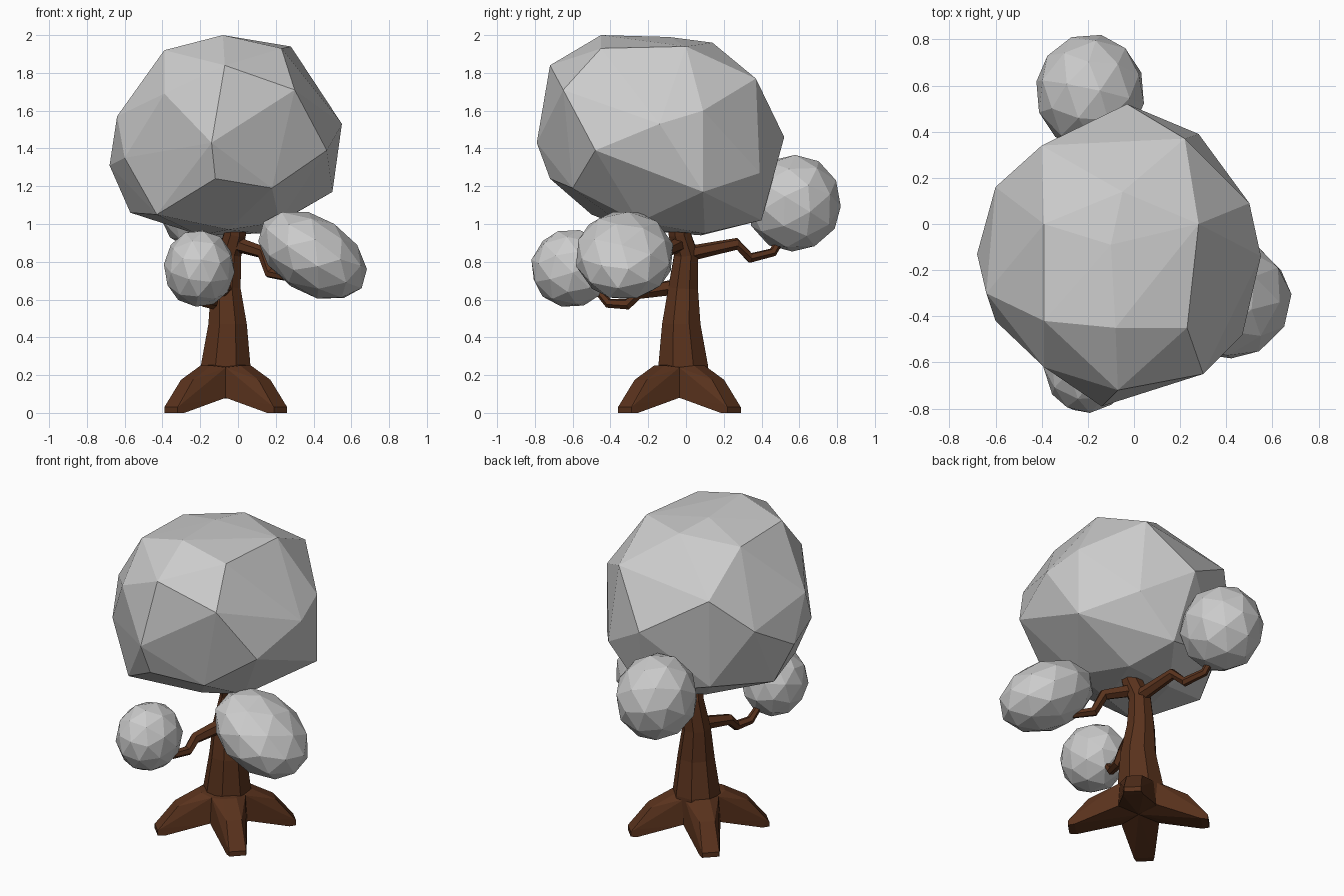
import bpy, bmesh
from math import sin, cos, pi, radians
from mathutils import Vector, Matrix

if "Cube" in bpy.data.objects:
    bpy.data.objects.remove(bpy.data.objects["Cube"])

bark = bpy.data.materials.new("bark")
bark.diffuse_color = (0.10, 0.032, 0.012, 1)
bark.use_nodes = True
bark.node_tree.nodes["Principled BSDF"].inputs["Base Color"].default_value = bark.diffuse_color


def finish(name, bm, mat=None):
    bmesh.ops.recalc_face_normals(bm, faces=bm.faces)
    me = bpy.data.meshes.new(name)
    bm.to_mesh(me)
    bm.free()
    if mat:
        me.materials.append(mat)
    ob = bpy.data.objects.new(name, me)
    bpy.context.collection.objects.link(ob)
    return ob


def hull(name, pts, mat=None):
    bm = bmesh.new()
    for p in pts:
        bm.verts.new(p)
    res = bmesh.ops.convex_hull(bm, input=bm.verts)
    junk = [v for v in bm.verts if not v.link_faces]
    bmesh.ops.delete(bm, geom=junk, context='VERTS')
    return finish(name, bm, mat)


def tube(name, path, sides, mat):
    """Faceted tapering tube; path holds (x, y, z, radius)."""
    bm = bmesh.new()
    pts = [Vector(p[:3]) for p in path]
    rings = []
    for i, p in enumerate(pts):
        t = pts[min(i + 1, len(pts) - 1)] - pts[max(i - 1, 0)]
        q = Vector((0, 0, 1)).rotation_difference(t.normalized())
        ring = []
        for k in range(sides):
            a = 2 * pi * (k + 0.5) / sides
            ring.append(bm.verts.new(p + q @ Vector((cos(a), sin(a), 0)) * path[i][3]))
        rings.append(ring)
    for a, b in zip(rings, rings[1:]):
        for k in range(sides):
            j = (k + 1) % sides
            bm.faces.new((a[k], a[j], b[j], b[k]))
    bm.faces.new(rings[0])
    bm.faces.new(rings[-1])
    return finish(name, bm, mat)


def leaf_clump(name, centre, half, tilt=0, spin=0):
    """Low-poly ball, squashed, then tilted about y."""
    bm = bmesh.new()
    bmesh.ops.create_icosphere(bm, subdivisions=2, radius=1.02)
    m = (Matrix.Translation(centre) @ Matrix.Rotation(radians(tilt), 4, 'Y')
         @ Matrix.Diagonal((*half, 1)) @ Matrix.Rotation(radians(spin), 4, 'Z')
         @ Matrix.Rotation(radians(spin), 4, 'X'))
    bm.transform(m)
    return finish(name, bm)


# Main crown: uneven faceted boulder, tier by tier from the top
top = [(-.08, -.45, 2.0), (-.10, -.09, 1.99), (.23, -.45, 1.93), (.28, 0, 1.94),
       (-.39, -.42, 1.92), (-.05, .14, 1.96), (-.39, 0, 1.91), (-.07, -.72, 1.84)]
upper = [(-.39, -.62, 1.69), (.30, -.65, 1.71), (.50, .09, 1.60), (.22, .37, 1.77),
         (-.40, .34, 1.69), (-.64, -.30, 1.57)]
middle = [(-.14, -.79, 1.43), (.47, -.48, 1.39), (.55, -.14, 1.53), (.28, .39, 1.27),
          (-.03, .52, 1.46), (-.60, .16, 1.48), (-.68, -.13, 1.31), (-.60, -.42, 1.35)]
lower = [(-.12, -.72, 1.24), (.18, -.60, 1.19), (.50, .09, 1.17), (-.43, -.50, 1.05),
         (-.57, -.08, 1.06), (-.38, .30, 1.12), (.03, .40, 1.02), (.12, .10, .95),
         (-.20, .08, .94), (-.05, -.30, .97), (.22, -.25, 1.01)]
hull("main_crown", top + upper + middle + lower)

# Small leaf clumps on the branches
leaf_clump("front_leaf_clump", (-.205, -.61, .765), (.185, .21, .205), 0, 20)
leaf_clump("right_leaf_clump", (.395, -.325, .835), (.31, .26, .20), 32, 10)
leaf_clump("back_leaf_clump", (-.19, .57, 1.11), (.235, .25, .255), 0, 35)

# Trunk
tube("trunk", [(-.065, -.02, .08, .15), (-.065, -.015, .25, .142), (-.055, -.025, .47, .11),
               (-.065, -.015, .66, .085), (-.045, 0, .84, .068), (-.015, -.035, .95, .062),
               (-.01, -.04, 1.01, .065)], 8, bark)

# Four flared roots on the diagonals: (distance out, half width, height)
root = [(0, 0, .08), (0, 0, .26), (.11, .11, .08), (.10, .10, .24), (.15, .04, .25),
        (.29, .045, .175), (.39, .055, .045), (.41, .05, .03), (.41, .05, 0), (.37, .06, 0)]
for n in range(4):
    turn = Matrix.Translation((-.065, -.035, 0)) @ Matrix.Rotation(pi / 4 + n * pi / 2, 4, 'Z')
    hull(f"root_{n + 1}", [turn @ Vector((d, s * w, z)) for d, w, z in root for s in (-1, 1)], bark)

# Crooked branches carrying the leaf clumps
branches = {
    "back_branch": [(-.03, 0, .84, .042), (-.07, .27, .895, .032),
                    (-.10, .34, .82, .028), (-.15, .46, .85, .024), (-.17, .52, .95, .02)],
    "right_branch": [(-.03, -.02, .90, .042), (.13, -.12, .85, .034),
                     (.17, -.16, .74, .03), (.26, -.23, .72, .026), (.31, -.27, .80, .02)],
    "front_branch": [(-.06, -.04, .67, .045), (-.13, -.25, .635, .034),
                     (-.14, -.31, .575, .03), (-.17, -.41, .58, .026), (-.19, -.47, .65, .02)],
}
for name, path in branches.items():
    tube(name, path, 6, bark)
